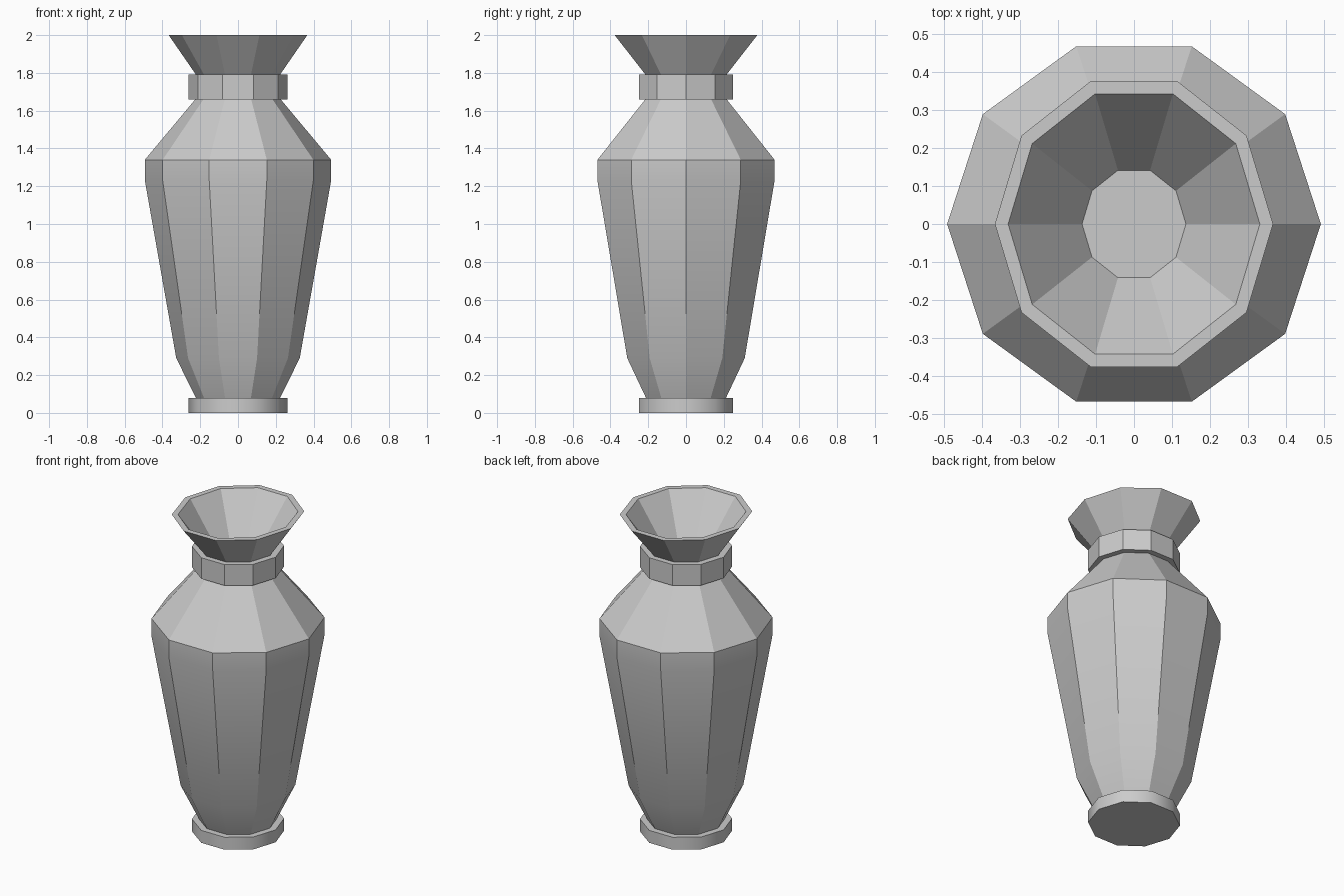
import bpy, bmesh, math

if "Cube" in bpy.data.objects:
    bpy.data.objects.remove(bpy.data.objects["Cube"])

SIDES = 10


def lathe(name, profile, angle, cap_ends=False, closed=False):
    """Ten-sided lathe; profile rows are (x radius, y radius, z)."""
    bm = bmesh.new()
    rings = []
    for rx, ry, z in profile:
        ring = []
        for i in range(SIDES):
            a = 2 * math.pi * i / SIDES
            ring.append(bm.verts.new((rx * math.cos(a), ry * math.sin(a), z)))
        rings.append(ring)
    pairs = list(zip(rings, rings[1:]))
    if closed:
        pairs.append((rings[-1], rings[0]))
    for lo, hi in pairs:
        for i in range(SIDES):
            j = (i + 1) % SIDES
            bm.faces.new((lo[i], lo[j], hi[j], hi[i]))
    if cap_ends:
        bm.faces.new(rings[0][::-1])
        bm.faces.new(rings[-1])
    bmesh.ops.recalc_face_normals(bm, faces=bm.faces)
    mesh = bpy.data.meshes.new(name)
    bm.to_mesh(mesh)
    bm.free()
    obj = bpy.data.objects.new(name, mesh)
    bpy.context.collection.objects.link(obj)
    bpy.ops.object.select_all(action='DESELECT')
    obj.select_set(True)
    bpy.context.view_layer.objects.active = obj
    bpy.ops.object.shade_smooth_by_angle(angle=math.radians(angle))
    return obj


# Foot: softly shaded disc
lathe("foot", [(0.262, 0.262, 0), (0.262, 0.262, 0.078)], 40, cap_ends=True)

# Body, neck, flared mouth and the hollow inside it
lathe("vase_body", [
    (0.215, 0.215, 0.06),
    (0.222, 0.222, 0.078),
    (0.327, 0.327, 0.29),
    (0.493, 0.493, 1.23),
    (0.493, 0.493, 1.34),
    (0.222, 0.222, 1.665),
    (0.222, 0.225, 1.79),
    (0.367, 0.397, 2.0),
    (0.332, 0.361, 2.0),
    (0.137, 0.149, 1.72),
], 20, cap_ends=True)

# Collar around the neck
lathe("neck_collar", [
    (0.262, 0.262, 1.66),
    (0.262, 0.262, 1.792),
    (0.212, 0.212, 1.792),
    (0.212, 0.212, 1.66),
], 20, closed=True)
